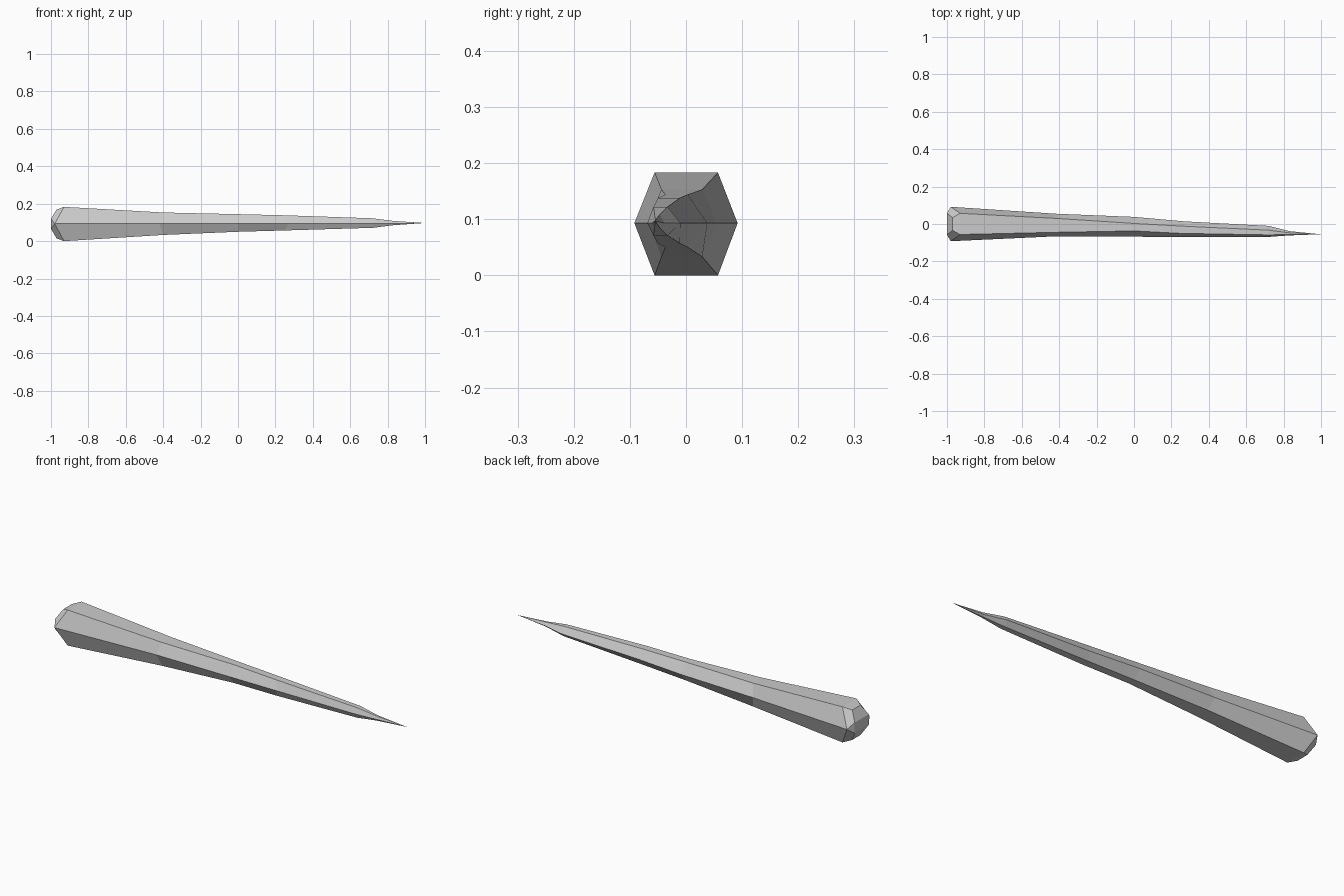
import bpy
import bmesh

if "Cube" in bpy.data.objects:
    bpy.data.objects.remove(bpy.data.objects["Cube"])

grey = bpy.data.materials.new("light grey")
grey.diffuse_color = (0.6, 0.6, 0.6, 1)
grey.use_nodes = True
grey.node_tree.nodes["Principled BSDF"].inputs["Base Color"].default_value = grey.diffuse_color

# Six-sided shaft sections:
# side x, corner x, back side y, back corner y, front corner y, front side y, bottom z, top z
SECTIONS = [
    (-0.98, -0.93, 0.092, 0.057, -0.056, -0.092, 0.0, 0.183),
    (-0.42, -0.40, 0.055, 0.029, -0.044, -0.066, 0.033, 0.153),
    (0.0, 0.0, 0.038, 0.003, -0.037, -0.068, 0.050, 0.144),
    (0.27, 0.25, 0.014, -0.011, -0.050, -0.069, 0.057, 0.138),
    (0.72, 0.72, -0.010, -0.033, -0.058, -0.069, 0.071, 0.122),
    (0.83, 0.83, -0.038, -0.047, -0.056, -0.061, 0.085, 0.108),
]
MID = 0.093

bm = bmesh.new()
rings = []
for sx, cx, bs, bc, fc, fs, lo, hi in SECTIONS:
    pts = [(sx, bs, MID), (cx, bc, hi), (cx, fc, hi),
           (sx, fs, MID), (cx, fc, lo), (cx, bc, lo)]
    rings.append([bm.verts.new(p) for p in pts])

# Shaft walls
for a, b in zip(rings, rings[1:]):
    for i in range(6):
        j = (i + 1) % 6
        bm.faces.new((a[i], a[j], b[j], b[i]))

# Pointed tip
tip = bm.verts.new((1.0, -0.055, 0.097))
last = rings[-1]
for i in range(6):
    bm.faces.new((last[i], last[(i + 1) % 6], tip))

# Faceted butt: flat end plate plus a chamfer strip above and below
back, bt, ft, front, fb, bb = rings[0]
end, strip = {}, {}
for s in (1, -1):
    for v in (1, -1):
        end[s, v] = bm.verts.new((-1.0, s * 0.057, MID + v * 0.027))
        strip[s, v] = bm.verts.new((-0.97, s * 0.034, 0.0915 + v * 0.077))
bm.faces.new((end[1, 1], end[-1, 1], end[-1, -1], end[1, -1]))
corner = {(1, 1): bt, (-1, 1): ft, (1, -1): bb, (-1, -1): fb}
side = {1: back, -1: front}
for v in (1, -1):
    bm.faces.new((corner[1, v], corner[-1, v], strip[-1, v], strip[1, v]))
    bm.faces.new((strip[1, v], strip[-1, v], end[-1, v], end[1, v]))
    for s in (1, -1):
        bm.faces.new((side[s], corner[s, v], strip[s, v], end[s, v]))
for s in (1, -1):
    bm.faces.new((side[s], end[s, 1], end[s, -1]))

bmesh.ops.recalc_face_normals(bm, faces=bm.faces[:])
mesh = bpy.data.meshes.new("spike")
bm.to_mesh(mesh)
bm.free()
mesh.materials.append(grey)
spike = bpy.data.objects.new("spike", mesh)
bpy.context.collection.objects.link(spike)
